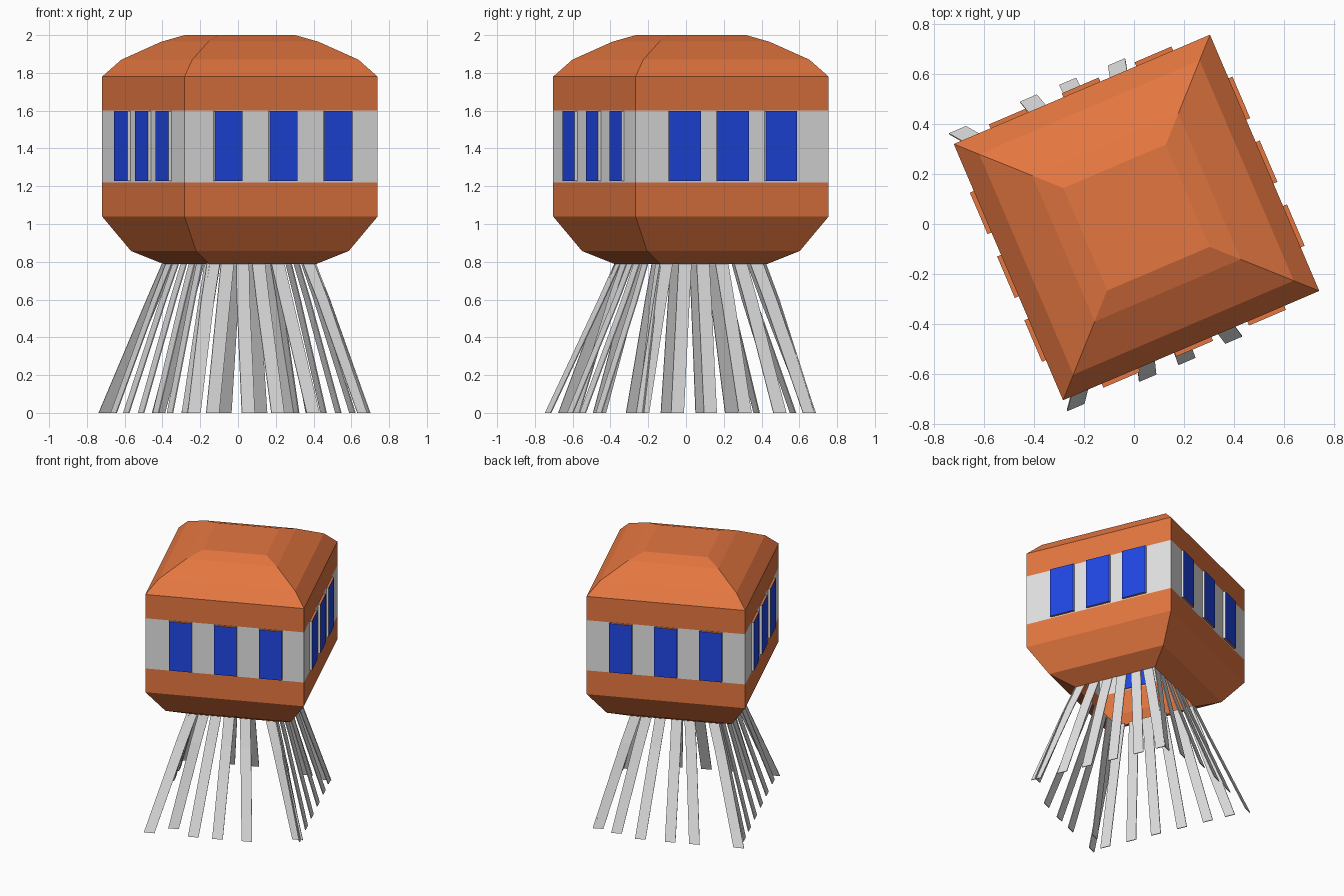
import bpy, bmesh, math
from mathutils import Matrix, Vector

if "Cube" in bpy.data.objects:
    bpy.data.objects.remove(bpy.data.objects["Cube"])

PLACE = Matrix.Translation((0.01, 0.026, 0)) @ Matrix.Rotation(math.radians(23.1), 4, 'Z')
SIDES = ("front", "right", "back", "left")


def srgb(*c):
    return [((v / 255 + 0.055) / 1.055) ** 2.4 for v in c] + [1]


def material(name, col):
    m = bpy.data.materials.new(name)
    m.diffuse_color = col
    m.use_nodes = True
    m.node_tree.nodes["Principled BSDF"].inputs["Base Color"].default_value = m.diffuse_color
    return m


ORANGE = material("burnt orange", srgb(228, 118, 64))
GREY = material("light grey", srgb(226, 226, 226))
BLUE = material("window blue", srgb(32, 71, 229))


def finish(bm, name, mats):
    me = bpy.data.meshes.new(name)
    bm.to_mesh(me)
    bm.free()
    for m in mats:
        me.materials.append(m)
    ob = bpy.data.objects.new(name, me)
    ob.matrix_world = PLACE
    bpy.context.collection.objects.link(ob)
    return ob


def spin(k):
    return Matrix.Rotation(k * math.pi / 2, 4, 'Z')


# Cabin shell: square rings up a profile, open underneath, grey band by height
H = 0.556
profile = [(0.787, 0.55), (0.857, 0.79), (1.04, 1), (1.22, 1), (1.60, 1),
           (1.78, 1), (1.87, 0.86), (1.965, 0.57), (2.0, 0.40)]
bm = bmesh.new()
rings = [[bm.verts.new((x * H * s, y * H * s, z))
          for x, y in ((-1, -1), (1, -1), (1, 1), (-1, 1))] for z, s in profile]
for a, b in zip(rings, rings[1:]):
    for i in range(4):
        j = (i + 1) % 4
        f = bm.faces.new((a[i], a[j], b[j], b[i]))
        f.material_index = int(1.22 < f.calc_center_median().z < 1.60)
bm.faces.new(rings[-1])
finish(bm, "cabin", [ORANGE, GREY])

# Windows: three slightly raised panels on each side
for k, side in enumerate(SIDES):
    pitch, width = ((0.316, 0.16), (0.277, 0.18))[k % 2]
    shift = (0.008, 0, 0, 0.015)[k]
    bm = bmesh.new()
    for i in (-1, 0, 1):
        m = (spin(k) @ Matrix.Translation((i * pitch + shift, -0.562, 1.413))
             @ Matrix.Diagonal((width, 0.022, 0.37, 1)))
        bmesh.ops.create_cube(bm, size=1, matrix=m)
    bm.normal_update()
    out = spin(k) @ Vector((0, -1, 0))
    for f in bm.faces:
        if abs(f.normal.dot(out)) > 0.5:
            f.material_index = 0
        else:
            f.material_index = 2 if abs(f.normal.z) > 0.5 else 1
    finish(bm, side + "_windows", [BLUE, GREY, ORANGE])

# Legs: thin splayed strips around the opening, (position along side, spread)
LEGS = [
    [(-0.52, 0.6), (-0.37, 0.5), (-0.21, 0.605), (-0.04, 0.605), (0.165, 0.6), (0.5, 0.5)],
    [(t, 0.52) for t in (-0.5, -0.3, -0.11, 0.09, 0.29, 0.46)],
    [(-0.49, 0.49), (-0.35, 0.54), (-0.17, 0.6), (0.04, 0.605), (0.21, 0.605), (0.52, 0.6)],
    [(t, 0.53) for t in (-0.46, -0.29, -0.09, 0.11, 0.3, 0.5)],
]
for k, side in enumerate(SIDES):
    bm = bmesh.new()
    for t, spread in LEGS[k]:
        loops = []
        for z, along, depth in ((0, t, spread),
                                (0.6, t * 0.66, 0.285 + spread * 0.14),
                                (0.795, t * 0.54, 0.30)):
            loops.append([bm.verts.new(spin(k) @ Vector((along + dx * 0.037, -depth + dy * 0.003, z)))
                          for dx, dy in ((-1, -1), (1, -1), (1, 1), (-1, 1))])
        for a, b in zip(loops, loops[1:]):
            for i in range(4):
                j = (i + 1) % 4
                bm.faces.new((a[i], a[j], b[j], b[i]))
        bm.faces.new(loops[0][::-1])
        bm.faces.new(loops[-1])
    finish(bm, side + "_legs", [GREY])
